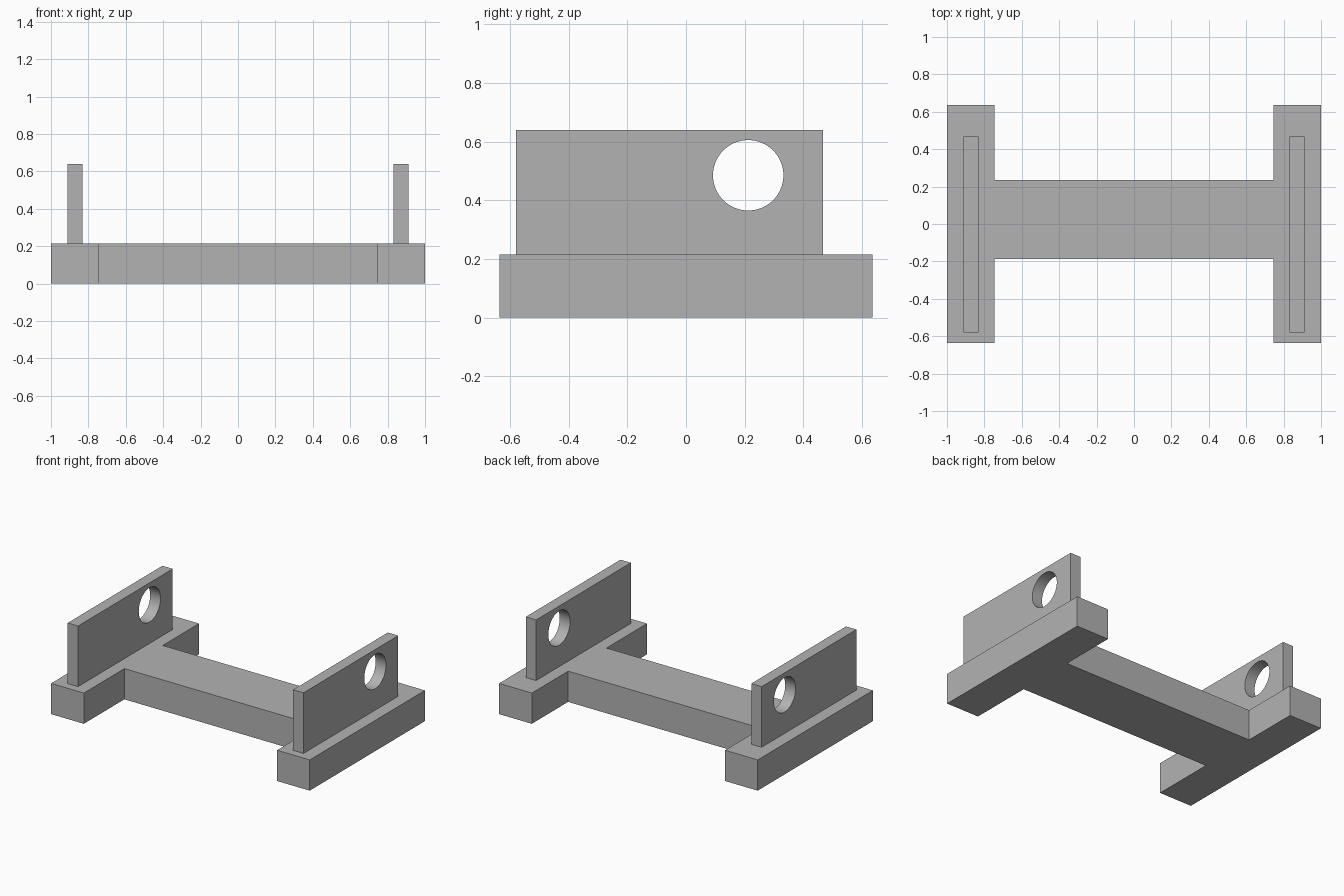
import bpy, bmesh, math
from mathutils import Matrix

cube = bpy.data.objects.get("Cube")
if cube:
    bpy.data.objects.remove(cube, do_unlink=True)

grey = bpy.data.materials.new("plain grey")
grey.use_nodes = True
colour = (0.45, 0.45, 0.45, 1)
grey.diffuse_color = colour
grey.node_tree.nodes["Principled BSDF"].inputs["Base Color"].default_value = colour

BASE_TOP = 0.215


def add_object(name, bm):
    bmesh.ops.recalc_face_normals(bm, faces=bm.faces)
    mesh = bpy.data.meshes.new(name)
    bm.to_mesh(mesh)
    bm.free()
    mesh.materials.append(grey)
    obj = bpy.data.objects.new(name, mesh)
    bpy.context.collection.objects.link(obj)
    return obj


def extrude_profile(name, points, direction):
    bm = bmesh.new()
    face = bm.faces.new([bm.verts.new(p) for p in points])
    result = bmesh.ops.extrude_face_region(bm, geom=[face], use_keep_orig=True)
    moved = [v for v in result["geom"] if isinstance(v, bmesh.types.BMVert)]
    bmesh.ops.translate(bm, verts=moved, vec=direction)
    return add_object(name, bm)


# H-shaped base: two end feet joined by a slightly off-centre crossbar
END, INNER, FOOT, BAR_FRONT, BAR_BACK = 1.0, 0.747, 0.636, -0.188, 0.235
right_half = [(INNER, BAR_FRONT), (INNER, -FOOT), (END, -FOOT),
              (END, FOOT), (INNER, FOOT), (INNER, BAR_BACK)]
left_half = [(-x, y) for x, y in reversed(right_half)]
extrude_profile("base", [(x, y, 0) for x, y in right_half + left_half], (0, 0, BASE_TOP))

# Upright side plates, each with a round through hole
THICK = 0.08
outline = [(-0.579, BASE_TOP), (0.467, BASE_TOP), (0.467, 0.639), (-0.579, 0.639)]
for name, x in (("left", 0.872), ("right", -0.872)):
    plate = extrude_profile(name + "_upright_plate",
                            [(x - THICK / 2, y, z) for y, z in outline], (THICK, 0, 0))
    bm = bmesh.new()
    bmesh.ops.create_cone(bm, cap_ends=True, segments=64, radius1=0.12, radius2=0.12, depth=0.2,
                          matrix=Matrix.Translation((x, 0.212, 0.485))
                          @ Matrix.Rotation(math.pi / 2, 4, "Y"))
    cutter = add_object(name + "_hole_cutter", bm)
    cutter.hide_render = True
    cutter.hide_viewport = True

    cut = plate.modifiers.new("hole", "BOOLEAN")
    cut.operation = "DIFFERENCE"
    cut.solver = "EXACT"
    cut.object = cutter
    bpy.ops.object.select_all(action="DESELECT")
    plate.select_set(True)
    bpy.context.view_layer.objects.active = plate
    bpy.ops.object.modifier_apply(modifier=cut.name)
    bpy.data.objects.remove(cutter, do_unlink=True)
    bpy.ops.object.shade_smooth_by_angle(angle=math.radians(30))
